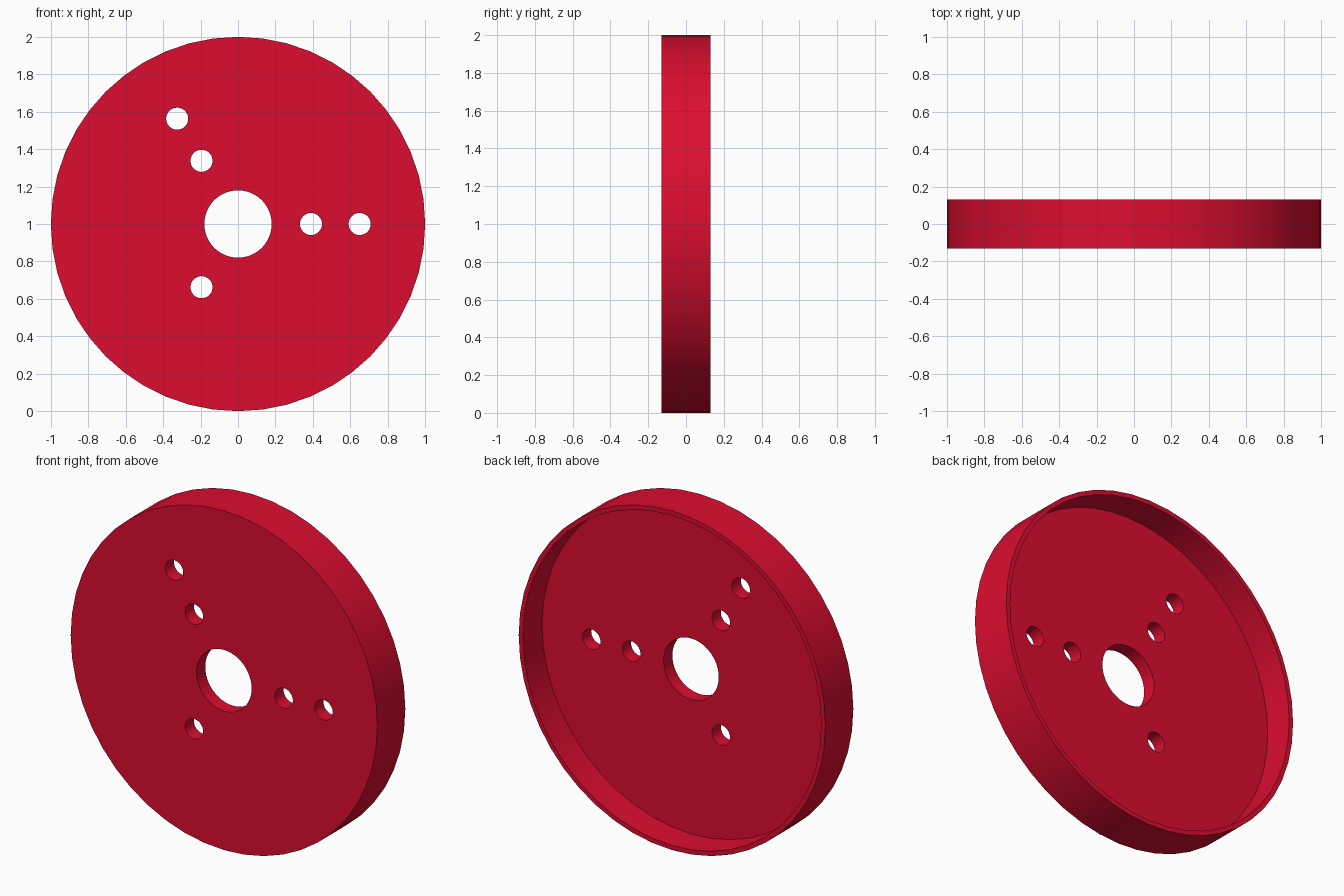
import bpy, bmesh
from math import cos, sin, radians, pi

if "Cube" in bpy.data.objects:
    bpy.data.objects.remove(bpy.data.objects["Cube"])

SEGMENTS = 48
FRONT, FLOOR, BACK = -0.13, -0.048, 0.13


def add_mesh(name, bm):
    bmesh.ops.recalc_face_normals(bm, faces=bm.faces)
    mesh = bpy.data.meshes.new(name)
    bm.to_mesh(mesh)
    bm.free()
    obj = bpy.data.objects.new(name, mesh)
    bpy.context.collection.objects.link(obj)
    return obj


def lathe(bm, profile, segments, cx=0.0, cz=1.0):
    """Turn a closed (radius, y) profile around an axis parallel to y."""
    rings = []
    for i in range(segments):
        a = 2 * pi * i / segments
        rings.append([bm.verts.new((cx + r * cos(a), y, cz + r * sin(a))) for r, y in profile])
    n = len(profile)
    for i in range(segments):
        a, b = rings[i], rings[(i + 1) % segments]
        for j in range(n):
            k = (j + 1) % n
            bm.faces.new((a[j], a[k], b[k], b[j]))


# Shallow dish: front plate with centre bore and a thin rim behind it
bm = bmesh.new()
lathe(bm, [(0.18, FRONT), (1.0, FRONT), (1.0, BACK),
           (0.973, BACK), (0.973, FLOOR), (0.18, FLOOR)], SEGMENTS)
disc = add_mesh("wheel_disc", bm)

# Three spokes of two small holes each
bm = bmesh.new()
for angle in (0, 120, 240):
    for dist in (0.39, 0.65):
        a = radians(angle)
        hole = bmesh.ops.create_cone(bm, cap_ends=True, segments=32,
                                     radius1=0.059, radius2=0.059, depth=0.4)["verts"]
        for v in hole:
            x, y, z = v.co
            v.co = (x + dist * cos(a), z - 0.1, y + 1 + dist * sin(a))
cutter = add_mesh("hole_cutter", bm)
cutter.hide_render = True

# Cut the holes and bake the result
mod = disc.modifiers.new("holes", "BOOLEAN")
mod.operation = "DIFFERENCE"
mod.solver = "EXACT"
mod.object = cutter
bpy.context.view_layer.objects.active = disc
disc.select_set(True)
bpy.ops.object.modifier_apply(modifier=mod.name)
bpy.data.objects.remove(cutter)
bpy.ops.object.shade_smooth_by_angle(angle=radians(30))

# Red paint
red = bpy.data.materials.new("red")
red.diffuse_color = (0.72, 0.004, 0.03, 1)
red.use_nodes = True
red.node_tree.nodes["Principled BSDF"].inputs["Base Color"].default_value = red.diffuse_color
disc.data.materials.clear()
disc.data.materials.append(red)
